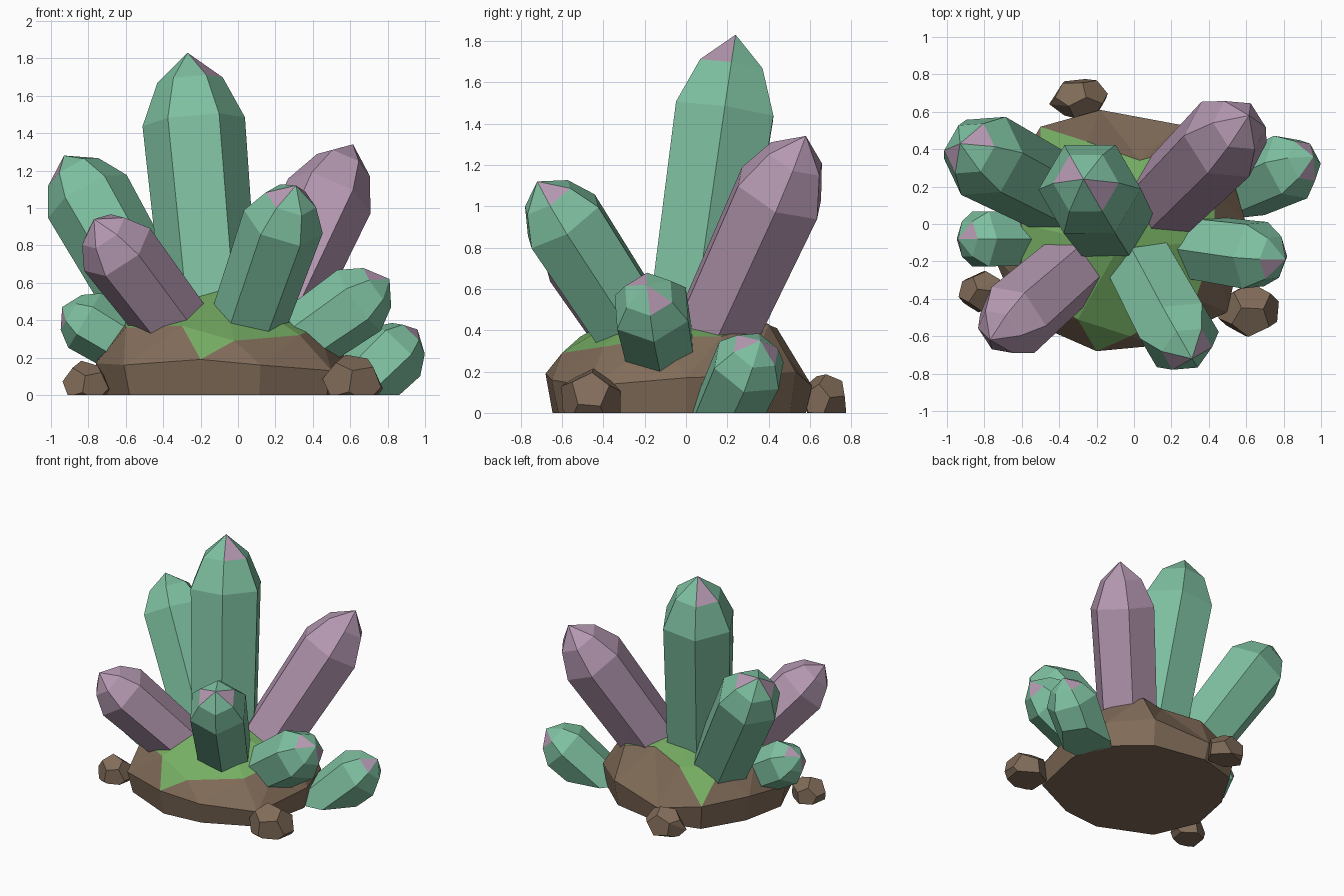
import bpy, bmesh, math, random
from mathutils import Vector, Matrix

cube = bpy.data.objects.get("Cube")
if cube:
    bpy.data.objects.remove(cube, do_unlink=True)


def material(name, rgb):
    mat = bpy.data.materials.new(name)
    mat.use_nodes = True
    colour = (*rgb, 1)
    mat.diffuse_color = colour
    mat.node_tree.nodes["Principled BSDF"].inputs["Base Color"].default_value = colour
    return mat


GREEN = material("crystal green", (0.21, 0.53, 0.355))
PURPLE = material("crystal purple", (0.46, 0.315, 0.44))
MOSS = material("moss green", (0.18, 0.42, 0.125))
STONE = material("stone brown", (0.22, 0.15, 0.1))


def finish(bm, name, mats):
    """Trim below the ground, close the cut and make a flat shaded object."""
    geom = bm.verts[:] + bm.edges[:] + bm.faces[:]
    bmesh.ops.bisect_plane(bm, geom=geom, dist=1e-5, plane_co=(0, 0, 0),
                           plane_no=(0, 0, -1), clear_outer=True)
    rim = [e for e in bm.edges if e.is_boundary]
    if rim:
        bmesh.ops.holes_fill(bm, edges=rim, sides=0)
    bmesh.ops.recalc_face_normals(bm, faces=bm.faces[:])
    mesh = bpy.data.meshes.new(name)
    bm.to_mesh(mesh)
    bm.free()
    for mat in mats:
        mesh.materials.append(mat)
    obj = bpy.data.objects.new(name, mesh)
    bpy.context.collection.objects.link(obj)


def crystal(name, apex, direction, radius, length, point, mat, tint=None):
    """Six sided prism with a two step point; two opposite tip facets may be tinted."""
    axis = Vector(direction).normalized()
    turn = Vector((0, 0, 1)).rotation_difference(axis).to_matrix().to_4x4()
    bm = bmesh.new()
    rings = []
    for r, z in ((0.92, -length), (1, -point), (0.64, -0.4 * point)):
        ring = []
        for i in range(6):
            a = math.radians(60 * i)
            ring.append(bm.verts.new((r * radius * math.cos(a), r * radius * math.sin(a), z)))
        rings.append(ring)
    top = bm.verts.new((0, 0, 0))
    bm.faces.new(rings[0][::-1])
    for i in range(6):
        j = (i + 1) % 6
        for low, high in zip(rings, rings[1:]):
            bm.faces.new((low[i], low[j], high[j], high[i]))
        facet = bm.faces.new((rings[2][i], rings[2][j], top))
        if tint is not None and i % 3 == tint:
            facet.material_index = 1
    bm.transform(Matrix.Translation(apex) @ turn)
    finish(bm, name, [mat, PURPLE] if tint is not None else [mat])


def mound():
    """Rock with a ground ring, a wide middle ring, an upper ring and a mossy crown."""
    middle = [(-.2, -.68, .19), (.12, -.65, .16), (.5, -.47, .13), (.6, 0, .17),
              (.51, .3, .18), (.25, .53, .2), (-.18, .61, .13), (-.5, .52, .19),
              (-.69, .2, .2), (-.76, -.15, .17), (-.61, -.5, .16)]
    upper = [(-.02, -.6, .29), (.33, -.4, .32), (.43, -.1, .37), (.43, .17, .37),
             (.25, .4, .43), (.03, .34, .45), (-.25, .44, .41), (-.5, .28, .4),
             (-.6, 0, .42), (-.6, -.33, .36), (-.3, -.51, .37)]
    n = len(middle)
    bm = bmesh.new()
    foot = [bm.verts.new((x * 0.95, y * 0.95, 0)) for x, y, z in middle]
    mid = [bm.verts.new(p) for p in middle]
    top = [bm.verts.new(p) for p in upper]
    crown = bm.verts.new((-0.08, -0.12, 0.58))
    bm.faces.new(foot[::-1])
    mossy_dips = (0, 7)
    for i in range(n):
        j = (i + 1) % n
        bm.faces.new((foot[i], foot[j], mid[j], mid[i]))
        bm.faces.new((mid[i], mid[j], top[i]))
        dip = bm.faces.new((top[i - 1], mid[i], top[i]))
        dip.material_index = int(i in mossy_dips)
        cap = bm.faces.new((top[i], top[j], crown))
        cap.material_index = 1
    finish(bm, "mound", [STONE, MOSS])


def stone(name, centre, size, seed):
    """Twelve sided pebble: the dual of an icosphere, turned and cut by the ground."""
    rng = random.Random(seed)
    source = bmesh.new()
    bmesh.ops.create_icosphere(source, subdivisions=1, radius=1)
    points = [f.calc_center_median().normalized() for f in source.faces]
    source.free()
    bm = bmesh.new()
    for p in points:
        bm.verts.new(p * rng.uniform(0.94, 1.06))
    bmesh.ops.convex_hull(bm, input=bm.verts[:])
    bmesh.ops.dissolve_limit(bm, angle_limit=math.radians(14),
                             verts=bm.verts[:], edges=bm.edges[:])
    spin = Matrix.Rotation(rng.uniform(0, 6), 4, 'Z') @ Matrix.Rotation(0.5, 4, 'X')
    bm.transform(Matrix.Translation(centre) @ Matrix.Diagonal((*size, 1)) @ spin)
    finish(bm, name, [STONE])


mound()

# Crystals: apex, direction, radius, length, height of the point
crystal("main_crystal", (-.27, .24, 1.83), (-.09, .145, 1), .275, 1.45, .375, GREEN, 2)
crystal("back_left_crystal", (-.93, .43, 1.28), (-.57, .3, 1), .24, 1.08, .26, GREEN, 0)
crystal("back_right_crystal", (.615, .58, 1.34), (.46, .46, 1), .24, 1.18, .33, PURPLE)
crystal("front_left_crystal", (-.77, -.62, .94), (-.76, -.66, 1), .212, .86, .23, PURPLE)
crystal("front_crystal", (.31, -.72, 1.12), (.35, -.65, 1), .22, 1.02, .24, GREEN, 0)
crystal("right_crystal", (.81, -.19, .62), (1, -.14, .7), .2, .68, .2, GREEN, 0)
crystal("right_low_crystal", (.96, .36, .35), (.8, .36, .78), .19, .6, .18, GREEN, 1)
crystal("left_low_crystal", (-.94, -.08, .47), (-1, 0, .6), .17, .55, .14, GREEN, 0)

# Loose stones around the mound
stone("left_stone", (-.81, -.36, .05), (.13, .12, .13), 1)
stone("right_stone", (.61, -.46, .06), (.17, .15, .16), 2)
stone("back_stone", (-.29, .67, .06), (.16, .115, .13), 3)
